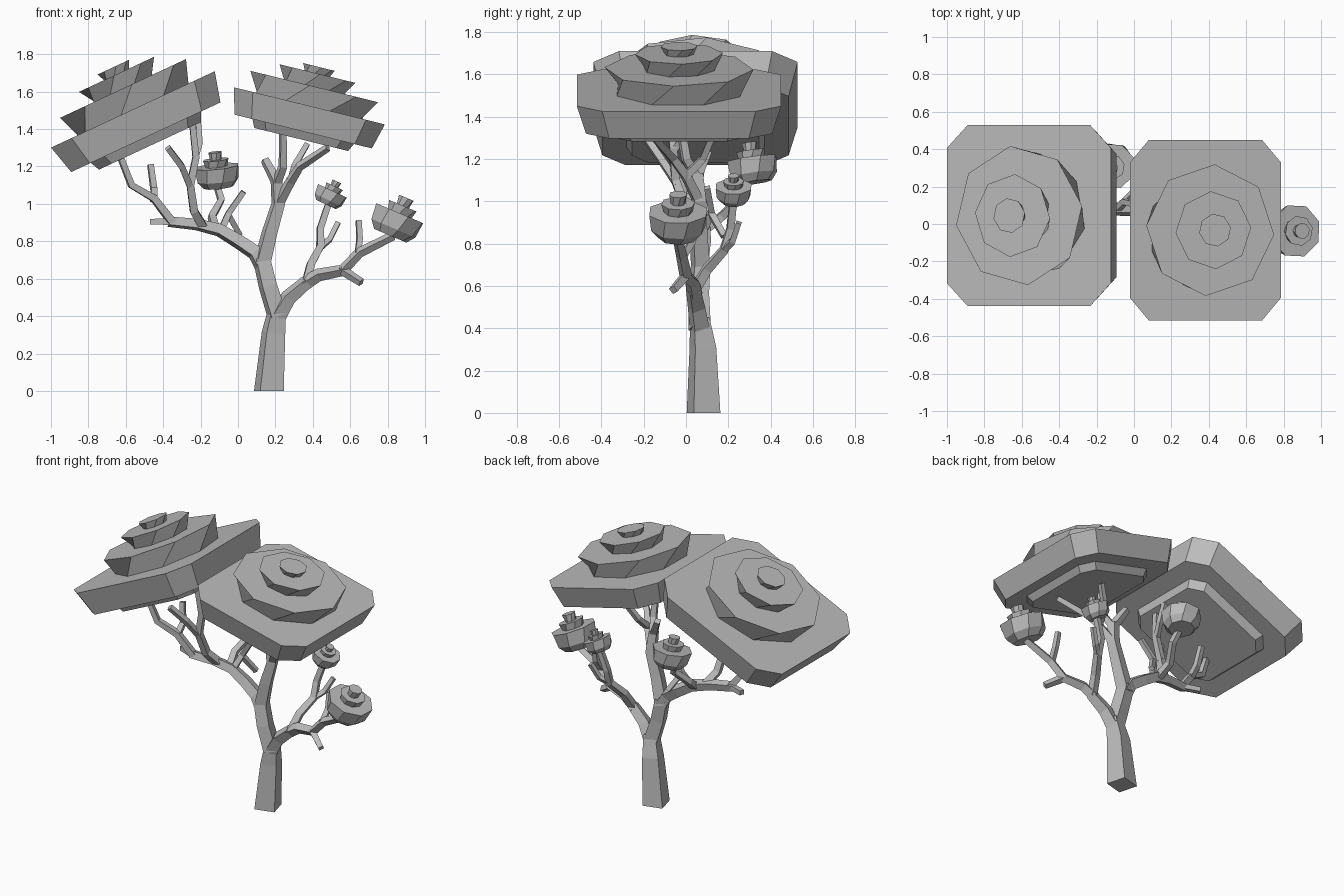
import bpy, bmesh
from math import radians, cos, sin, pi, tau
from mathutils import Vector, Matrix

cube = bpy.data.objects.get("Cube")
if cube:
    bpy.data.objects.remove(cube, do_unlink=True)

grey = bpy.data.materials.new("plain grey")
grey.use_nodes = True
grey.diffuse_color = (0.5, 0.5, 0.5, 1)
grey.node_tree.nodes["Principled BSDF"].inputs["Base Color"].default_value = (0.5, 0.5, 0.5, 1)


def finish(bm, name):
    bmesh.ops.recalc_face_normals(bm, faces=bm.faces)
    mesh = bpy.data.meshes.new(name)
    bm.to_mesh(mesh)
    bm.free()
    mesh.materials.append(grey)
    ob = bpy.data.objects.new(name, mesh)
    bpy.context.collection.objects.link(ob)
    return ob


def loft(bm, rings):
    """Join rings of points into a closed solid."""
    vs = [[bm.verts.new(p) for p in ring] for ring in rings]
    n = len(vs[0])
    for a, b in zip(vs, vs[1:]):
        for i in range(n):
            j = (i + 1) % n
            bm.faces.new((a[i], a[j], b[j], b[i]))
    bm.faces.new(vs[0][::-1])
    bm.faces.new(vs[-1])


def limb(name, points, start, end):
    """Square tube tapering from one side length to another."""
    pts = [Vector(p) for p in points]
    steps = [(b - a).normalized() for a, b in zip(pts, pts[1:])]
    dirs = [steps[0]] + [(a + b).normalized() for a, b in zip(steps, steps[1:])] + [steps[-1]]
    if name == "trunk":
        dirs[0] = Vector((0, 0, 1))
    side = Vector((cos(radians(15)), sin(radians(15)), 0))
    rings = []
    for k, (p, d) in enumerate(zip(pts, dirs)):
        side = (side - d * side.dot(d)).normalized()
        up = d.cross(side)
        h = (start + (end - start) * k / (len(pts) - 1)) / 2
        rings.append([p + side * h * a + up * h * b
                      for a, b in ((-1, -1), (1, -1), (1, 1), (-1, 1))])
    bm = bmesh.new()
    loft(bm, rings)
    finish(bm, name)


def octagon(r, z, turn):
    return [Vector((r * cos(a), r * sin(a), z))
            for a in (radians(turn) + tau * i / 8 for i in range(8))]


def cut_square(hx, hy, z, cx, cy):
    """Square with its corners cut off."""
    quarter = [(hx, hy - cy), (hx - cx, hy)]
    out = []
    for sx, sy in ((1, 1), (-1, 1), (-1, -1), (1, -1)):
        pair = quarter if sx * sy > 0 else quarter[::-1]
        out += [Vector((x * sx, y * sy, z)) for x, y in pair]
    return out


def place(bm, name, centre, lean, tip=0):
    turn = Matrix.Rotation(radians(lean), 4, 'Y') @ Matrix.Rotation(radians(tip), 4, 'X')
    ob = finish(bm, name)
    ob.matrix_world = Matrix.Translation(centre) @ turn


def canopy(name, centre, lean, sx, sz, so, turns):
    """Broad slab on a smaller one, topped by flaring, twisted octagons."""
    bm = bmesh.new()
    for low, high, z0, z1 in ((.30, .325, -.215, -.164), (.44, .483, -.164, 0)):
        loft(bm, [cut_square(h * sx, h, z * sz, h * sx / 4, h / 4)
                  for h, z in ((low, z0), (high, z1))])
    tiers = ((.335, .375, 0, .124), (.185, .222, .124, .207), (.075, .094, .207, .249))
    for (low, high, z0, z1), turn in zip(tiers, turns):
        loft(bm, [octagon(low * so, z0 * sz, turn - 20), octagon(high * so, z1 * sz, turn)])
    place(bm, name, centre, lean)


def cluster(name, centre, lean, tip, size):
    """Small leaf cluster with two stacked caps."""
    bm = bmesh.new()
    loft(bm, [octagon(.65 * size, -.9 * size, 5), octagon(.9 * size, -.6 * size, 12),
              octagon(size, 0, 20)])
    loft(bm, [octagon(.47 * size, 0, 0), octagon(.56 * size, .3 * size, 12)])
    loft(bm, [octagon(.24 * size, .3 * size, 0), octagon(.3 * size, .62 * size, 15)])
    place(bm, name, centre, lean, tip)


# Trunk and main fork
limb("trunk", [(.165, .083, 0), (.19, .08, .31), (.212, .065, .45)], .13, .075)
limb("left_fork", [(.21, .065, .4), (.16, .06, .56), (.125, .07, .71)], .085, .075)
limb("right_fork", [(.21, .065, .4), (.27, .05, .5), (.37, .035, .585)], .075, .055)

# Limb reaching the left canopy, with twigs
limb("left_limb", [(.13, .07, .67), (.09, .07, .74), (0, .08, .8), (-.1, .08, .86),
                   (-.22, .06, .89), (-.37, .03, .905)], .07, .045)
limb("left_stub", [(-.35, .03, .905), (-.465, .07, .905)], .035, .03)
limb("left_outer_branch", [(-.35, .03, .9), (-.45, 0, 1.03), (-.57, -.04, 1.1), (-.625, -.06, 1.24)], .042, .03)
limb("left_outer_twig", [(-.45, 0, 1.02), (-.45, .06, 1.08), (-.468, .08, 1.21)], .035, .03)
limb("left_inner_branch", [(-.19, .06, .885), (-.235, 0, .96), (-.255, -.05, 1.1), (-.225, -.06, 1.25),
                           (-.245, -.08, 1.44)], .045, .032)
limb("left_inner_twig", [(-.25, -.04, 1.08), (-.3, -.12, 1.2), (-.375, -.19, 1.3)], .035, .03)
limb("left_upper_twig", [(-.23, -.06, 1.24), (-.205, .0, 1.32), (-.215, .04, 1.45)], .03, .028)
limb("cluster_branch", [(-.12, .08, .86), (-.14, .17, .93), (-.09, .26, 1.02), (-.12, .3, 1.12)], .042, .03)
limb("back_twig", [(-.09, .08, .86), (-.05, .12, .95), (.03, .1, 1.065)], .035, .028)
limb("back_stub", [(-.05, .12, .94), (.01, .18, .835)], .03, .028)

# Limb reaching the right canopy, with twigs
limb("right_limb", [(.125, .07, .67), (.17, .06, .85), (.215, .06, 1.0), (.205, .05, 1.13)], .075, .05)
limb("right_limb_stub", [(.205, .05, 1.12), (.143, .1, 1.235)], .045, .035)
limb("right_limb_branch", [(.215, .06, 1.0), (.28, 0, 1.12), (.33, -.06, 1.2), (.48, -.15, 1.3)], .045, .03)
limb("right_limb_rise", [(.205, .05, 1.11), (.24, .0, 1.2), (.24, -.03, 1.38)], .042, .032)
limb("right_limb_twig", [(.28, 0, 1.12), (.3, .08, 1.2), (.37, .13, 1.32)], .035, .028)

# Lower right limbs carrying the small clusters
limb("low_limb", [(.35, .04, .57), (.43, .03, .62), (.56, .0, .645), (.65, -.02, .74), (.83, -.04, .83)], .055, .035)
limb("low_limb_stub", [(.55, 0, .65), (.66, -.06, .58)], .038, .032)
limb("low_limb_twig", [(.64, -.02, .73), (.65, .03, .81), (.645, .05, .91)], .032, .028)
limb("mid_branch", [(.365, .04, .58), (.39, .1, .68), (.44, .18, .77), (.44, .21, .87), (.49, .225, 1.02)], .045, .032)
limb("mid_branch_twig", [(.43, .17, .76), (.49, .22, .81), (.535, .25, .9)], .03, .026)

# Foliage
canopy("left_canopy", (-.562, .045, 1.505), -25, 1, 1, 1, (8, -4, 10))
canopy("right_canopy", (.382, -.033, 1.524), 13.8, .86, .86, .94, (-4, 4, 10))
cluster("outer_cluster", (.865, -.037, .95), 23, 0, .145)
cluster("middle_cluster", (.505, .225, 1.07), 25, 0, .09)
cluster("back_cluster", (-.115, .31, 1.2), -6, 8, .125)
